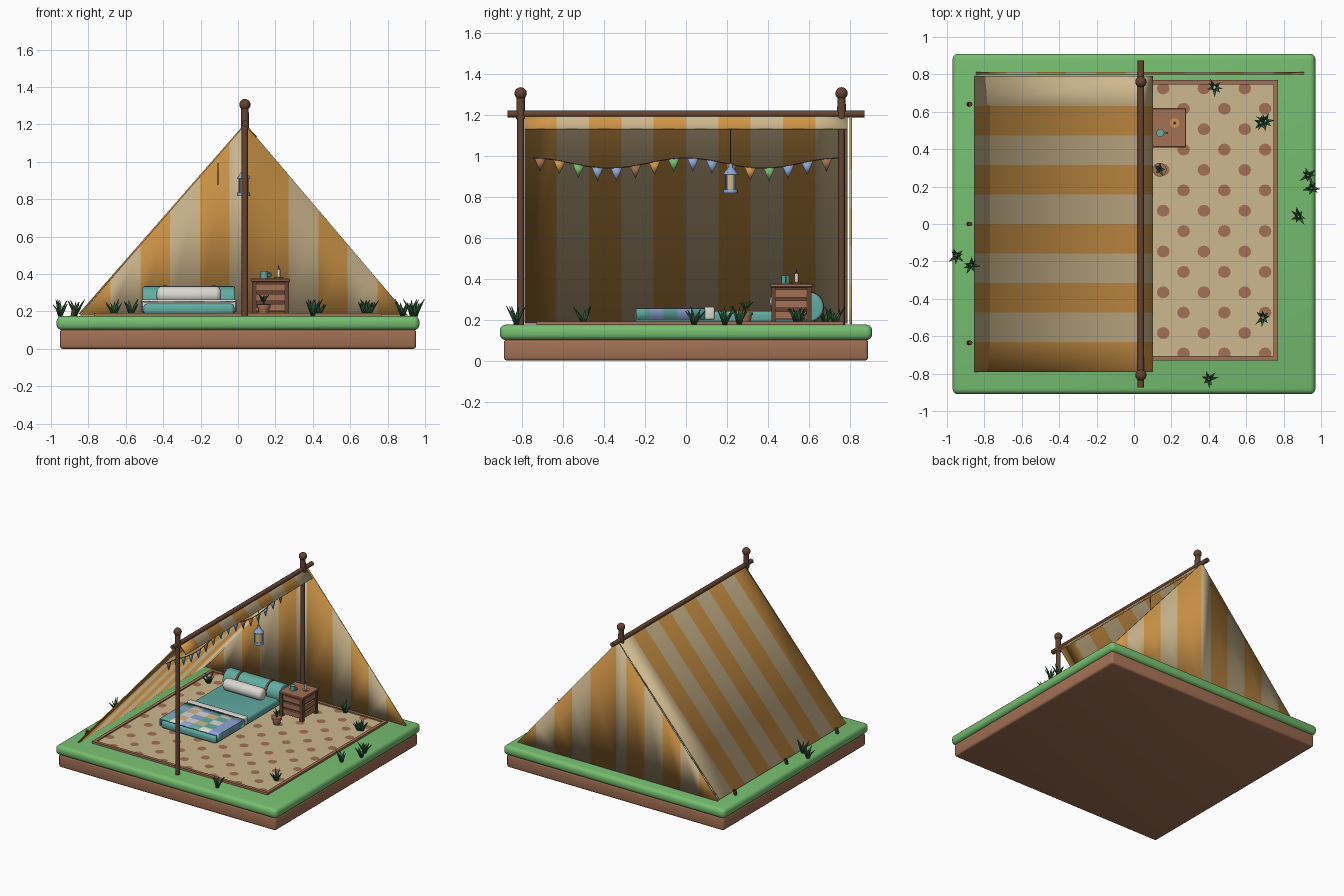
import bpy, bmesh, math, random
from mathutils import Vector, Matrix

old = bpy.data.objects.get("Cube")
if old:
    bpy.data.objects.remove(old)
random.seed(4)
parts = []


def material(name, rgb):
    m = bpy.data.materials.new(name)
    lin = [(c / 255 / 12.92) if c < 11 else ((c / 255 + 0.055) / 1.055) ** 2.4 for c in rgb] + [1]
    m.diffuse_color = lin
    m.use_nodes = True
    m.node_tree.nodes["Principled BSDF"].inputs["Base Color"].default_value = lin
    return m


ORANGE = material("orange canvas", (208, 150, 72))
CREAM = material("cream canvas", (206, 184, 142))
WOOD = material("dark wood", (100, 68, 50))
BROWN = material("earth brown", (162, 112, 84))
GRASS = material("lawn green", (118, 190, 112))
LEAF = material("leaf green", (48, 92, 56))
TEAL = material("teal cloth", (98, 172, 162))
WHITE = material("white linen", (218, 216, 210))
BLUE = material("pale blue", (142, 166, 212))


def finish(name, bm, *mats):
    bmesh.ops.recalc_face_normals(bm, faces=bm.faces[:])
    me = bpy.data.meshes.new(name)
    bm.to_mesh(me)
    bm.free()
    ob = bpy.data.objects.new(name, me)
    bpy.context.collection.objects.link(ob)
    for m in mats:
        me.materials.append(m)
    parts.append(ob)
    return ob


def box(name, x, y, z, mat, bevel=0.0, seg=3):
    """Box from (min, max) pairs, with optional rounded edges."""
    bm = bmesh.new()
    size = [b - a for a, b in (x, y, z)]
    mid = [(a + b) / 2 for a, b in (x, y, z)]
    bmesh.ops.create_cube(bm, size=1, matrix=Matrix.Translation(mid) @ Matrix.Diagonal((*size, 1)))
    if bevel:
        bmesh.ops.bevel(bm, geom=bm.edges[:], offset=bevel, segments=seg, profile=0.5, affect='EDGES')
    return finish(name, bm, mat)


def rod(name, a, b, r, mat, r2=None, seg=16, bevel=0.0):
    """Cylinder or cone between two points."""
    a, b = Vector(a), Vector(b)
    bm = bmesh.new()
    turn = (b - a).to_track_quat('Z', 'Y').to_matrix().to_4x4()
    bmesh.ops.create_cone(bm, cap_ends=True, segments=seg, radius1=r, radius2=r if r2 is None else r2,
                          depth=(b - a).length, matrix=Matrix.Translation((a + b) / 2) @ turn)
    if bevel:
        rim = [e for e in bm.edges if any(len(f.verts) > 4 for f in e.link_faces)]
        bmesh.ops.bevel(bm, geom=rim, offset=bevel, segments=4, profile=0.5, affect='EDGES')
    return finish(name, bm, mat)


def ball(name, p, r, mat):
    bm = bmesh.new()
    bmesh.ops.create_uvsphere(bm, u_segments=16, v_segments=10, radius=r, matrix=Matrix.Translation(p))
    return finish(name, bm, mat)


def thicken(ob, t):
    mod = ob.modifiers.new("thickness", 'SOLIDIFY')
    mod.thickness, mod.offset = t, 0


# Ground slab
box("soil_slab", (-0.952, 0.952), (-0.89, 0.89), (0, 0.105), BROWN, 0.016)
box("lawn_slab", (-0.97, 0.97), (-0.91, 0.91), (0.1, 0.176), GRASS, 0.03, 4)

# Rug with border and dots
RX, RY = (-0.75, 0.75), (-0.71, 0.75)
box("rug", RX, RY, (0.17, 0.183), CREAM)
for n, x, y in (("left", (-0.77, -0.745), (-0.73, 0.77)), ("right", (0.745, 0.77), (-0.73, 0.77)),
                ("front", (-0.77, 0.77), (-0.73, -0.705)), ("back", (-0.77, 0.77), (0.745, 0.77))):
    box("rug_border_" + n, x, y, (0.17, 0.192), BROWN)
bm = bmesh.new()
for i in range(-11, 5):
    for j in range(-10, 6):
        cx, cy = 0.374 + 0.109 * i, 0.289 + 0.109 * j
        if (i + j) % 2 or not (RX[0] < cx < RX[1] and RY[0] < cy < RY[1]):
            continue
        ring = [(cx + 0.034 * math.cos(t), cy + 0.032 * math.sin(t)) for t in
                [math.tau * k / 12 for k in range(12)]]
        bm.faces.new([bm.verts.new((min(max(u, RX[0]), RX[1]), min(max(v, RY[0]), RY[1]), 0.1838))
                      for u, v in ring])
finish("rug_dots", bm, BROWN)

# Striped roof sheet with its front flap
bm = bmesh.new()
profile = [(-0.848, 0.185), (0.037, 1.2), (0.098, 1.132)]
rows = [[bm.verts.new((x, -0.79 + 0.158 * k, z)) for x, z in profile] for k in range(11)]
for k in range(10):
    for s in range(2):
        f = bm.faces.new((rows[k][s], rows[k][s + 1], rows[k + 1][s + 1], rows[k + 1][s]))
        f.material_index = k % 2
thicken(finish("roof_canvas", bm, ORANGE, CREAM), 0.01)

# Striped triangular back wall
bm = bmesh.new()
bm.faces.new([bm.verts.new(p) for p in ((-0.845, 0.805, 0.178), (0.91, 0.805, 0.178), (0.037, 0.805, 1.205))])
cuts = [-0.682, -0.522, -0.364, -0.204, -0.046, 0.045, 0.27, 0.43, 0.585, 0.745]
for c in cuts:
    bmesh.ops.bisect_plane(bm, geom=bm.verts[:] + bm.edges[:] + bm.faces[:],
                           plane_co=(c, 0, 0), plane_no=(1, 0, 0))
for f in bm.faces:
    f.material_index = sum(f.calc_center_median().x > c for c in cuts) % 2
thicken(finish("back_canvas", bm, ORANGE, CREAM), 0.014)

# Poles, knobs, ridge and pegs
for n, y in (("front", -0.808), ("back", 0.76)):
    rod(n + "_pole", (0.037, y, 0.17), (0.037, y, 1.22), 0.017, WOOD)
    rod(n + "_pole_top", (0.037, y, 1.18), (0.037, y, 1.29), 0.022, WOOD, 0.02)
    ball(n + "_pole_knob", (0.037, y, 1.306), 0.03, WOOD)
rod("ridge_pole", (0.037, -0.873, 1.205), (0.037, 0.873, 1.205), 0.017, WOOD)
for k, y in enumerate((-0.635, 0, 0.64)):
    rod(f"tent_peg_{k + 1}", (-0.885, y, 0.165), (-0.875, y, 0.215), 0.012, WOOD, seg=8)

# Bunting
FX = -0.107


def string_z(y):
    return 0.99 - 0.05 * math.sin(math.pi * abs(y) / 0.75) ** 2 if abs(y) < 0.75 else 0.99


ys = [-0.75 + 1.5 * k / 32 for k in range(33)]
cu = bpy.data.curves.new("bunting_string", 'CURVE')
cu.dimensions, cu.bevel_depth, cu.bevel_resolution = '3D', 0.003, 1
sp = cu.splines.new('POLY')
sp.points.add(len(ys) - 1)
for p, y in zip(sp.points, ys):
    p.co = (FX, y, string_z(y), 1)
cu.materials.append(WOOD)
bpy.context.collection.objects.link(bpy.data.objects.new("bunting_string", cu))
bm = bmesh.new()
for k in range(16):
    y = -0.713 + 0.0933 * k
    f = bm.faces.new([bm.verts.new(p) for p in ((FX, y - 0.028, string_z(y - 0.028)),
                      (FX, y + 0.028, string_z(y + 0.028)), (FX, y, string_z(y) - 0.065))])
    f.material_index = (0, 1, 2, 3, 3)[k % 5]
thicken(finish("bunting_flags", bm, BROWN, ORANGE, GRASS, BLUE), 0.005)

# Hanging lantern
LX, LY = 0.03, 0.218
for n, z0, z1, r, r2, m in (("cord", 0.96, 1.2, 0.003, 0.003, WOOD), ("base", 0.818, 0.836, 0.036, 0.034, BLUE),
                            ("glass", 0.836, 0.912, 0.027, 0.027, CREAM), ("roof", 0.91, 0.942, 0.038, 0.015, BLUE),
                            ("cap", 0.94, 0.962, 0.013, 0.008, BLUE)):
    rod("lantern_" + n, (LX, LY, z0), (LX, LY, z1), r, m, r2)
for k in range(4):
    a = math.pi / 4 + k * math.pi / 2
    x, y = LX + 0.03 * math.cos(a), LY + 0.03 * math.sin(a)
    rod(f"lantern_bar_{k + 1}", (x, y, 0.83), (x, y, 0.915), 0.004, BLUE, seg=6)

# Bed: mattress, bolster, blanket roll with straps
box("mattress", (-0.505, -0.02), (-0.25, 0.62), (0.183, 0.242), TEAL, 0.018)
rod("blanket_roll", (-0.51, 0.6, 0.262), (-0.015, 0.6, 0.262), 0.073, TEAL, seg=24, bevel=0.012)
for n, x in (("left", -0.39), ("right", -0.13)):
    rod("roll_strap_" + n, (x - 0.01, 0.6, 0.262), (x + 0.01, 0.6, 0.262), 0.076, WOOD, seg=24)
rod("bolster_pillow", (-0.435, 0.455, 0.288), (-0.09, 0.455, 0.288), 0.047, WHITE, seg=20, bevel=0.03)

# Patchwork quilt: top grid with hanging sides
bm = bmesh.new()
qx = [-0.512 + 0.0833 * k for k in range(7)]
path = [(qx[0], 0.2)] + [(x, 0.252) for x in qx] + [(qx[-1], 0.2)]
rows = [[bm.verts.new((x, -0.245 + 0.0675 * j, z)) for x, z in path] for j in range(6)]
for j in range(5):
    for i in range(8):
        f = bm.faces.new((rows[j][i], rows[j][i + 1], rows[j + 1][i + 1], rows[j + 1][i]))
        f.material_index = (0, 1, 2, 0, 3, 1)[(i * 2 + j * 3 + (i * j) % 2) % 6]
thicken(finish("patchwork_quilt", bm, BLUE, CREAM, TEAL, WHITE), 0.008)
box("quilt_fold", (-0.517, -0.008), (0.09, 0.14), (0.2, 0.263), WHITE, 0.01)

# Nightstand
NX, NY = (0.075, 0.272), (0.418, 0.612)
box("nightstand_top", (0.068, 0.279), (0.41, 0.62), (0.358, 0.376), BROWN, 0.004, 1)
box("nightstand_core", (0.095, 0.252), (0.438, 0.592), (0.2, 0.36), WOOD)
for x in NX:
    for y in NY:
        cx, cy = (x + 0.011 if x == NX[0] else x - 0.011), (y + 0.011 if y == NY[0] else y - 0.011)
        box("nightstand_leg", (cx - 0.012, cx + 0.012), (cy - 0.012, cy + 0.012), (0.18, 0.36), WOOD)
for k in range(3):
    z = 0.203 + 0.053 * k
    box(f"nightstand_slat_{k + 1}", (0.08, 0.267), (0.423, 0.607), (z, z + 0.038), BROWN)

# Mug and candle on the nightstand
rod("mug", (0.14, 0.487, 0.375), (0.14, 0.487, 0.415), 0.019, TEAL, 0.021)
bpy.ops.mesh.primitive_torus_add(location=(0.165, 0.487, 0.396), rotation=(math.pi / 2, 0, 0), major_radius=0.012,
                                 minor_radius=0.004, major_segments=12, minor_segments=6)
handle = bpy.context.object
handle.name = "mug_handle"
handle.data.materials.append(TEAL)
rod("candle_dish", (0.217, 0.54, 0.375), (0.217, 0.54, 0.383), 0.02, ORANGE, 0.026)
rod("candle", (0.217, 0.54, 0.38), (0.217, 0.54, 0.425), 0.009, WHITE)
rod("candle_flame", (0.217, 0.54, 0.425), (0.217, 0.54, 0.447), 0.005, WOOD, 0.001, seg=8)


# Blades of grass and leaves
def tuft(name, x, y, z, count, h, spread):
    bm = bmesh.new()
    for k in range(count):
        a = math.tau * k / count + random.uniform(-0.3, 0.3)
        d, s = Vector((math.cos(a), math.sin(a), 0)), Vector((-math.sin(a), math.cos(a), 0))
        hh, r = h * random.uniform(0.7, 1.1), spread * random.uniform(0.6, 1.1)
        o = Vector((x, y, z)) + d * 0.006
        mid = o + d * r * 0.4 + Vector((0, 0, hh * 0.6))
        tip = o + d * r + Vector((0, 0, hh))
        v = [bm.verts.new(p) for p in (o - s * 0.009, o + s * 0.009, mid + s * 0.007, tip, mid - s * 0.007)]
        bm.faces.new(v)
    thicken(finish(name, bm, LEAF), 0.003)


spots = [(0.43, 0.73), (0.70, 0.55), (0.68, 0.54), (0.93, 0.26), (0.95, 0.19), (0.88, 0.04), (0.69, -0.5),
         (0.40, -0.83), (-0.95, -0.17), (-0.87, -0.22), (-0.66, 0.58), (-0.57, 0.68)]
for k, (x, y) in enumerate(spots):
    tuft(f"grass_tuft_{k + 1}", x, y, 0.174, 7, 0.085, 0.045)

# Potted plant
rod("plant_pot", (0.137, 0.29, 0.183), (0.137, 0.29, 0.225), 0.024, BROWN, 0.033)
rod("plant_pot_rim", (0.137, 0.29, 0.222), (0.137, 0.29, 0.236), 0.037, BROWN)
rod("plant_stem", (0.137, 0.29, 0.23), (0.137, 0.29, 0.28), 0.004, LEAF, seg=6)
tuft("plant_leaves", 0.137, 0.29, 0.255, 5, 0.035, 0.03)

# Smooth the round parts, keep hard edges sharp
bpy.ops.object.select_all(action='DESELECT')
for ob in parts + [handle]:
    ob.select_set(True)
bpy.context.view_layer.objects.active = handle
bpy.ops.object.shade_smooth_by_angle(angle=math.radians(35))
